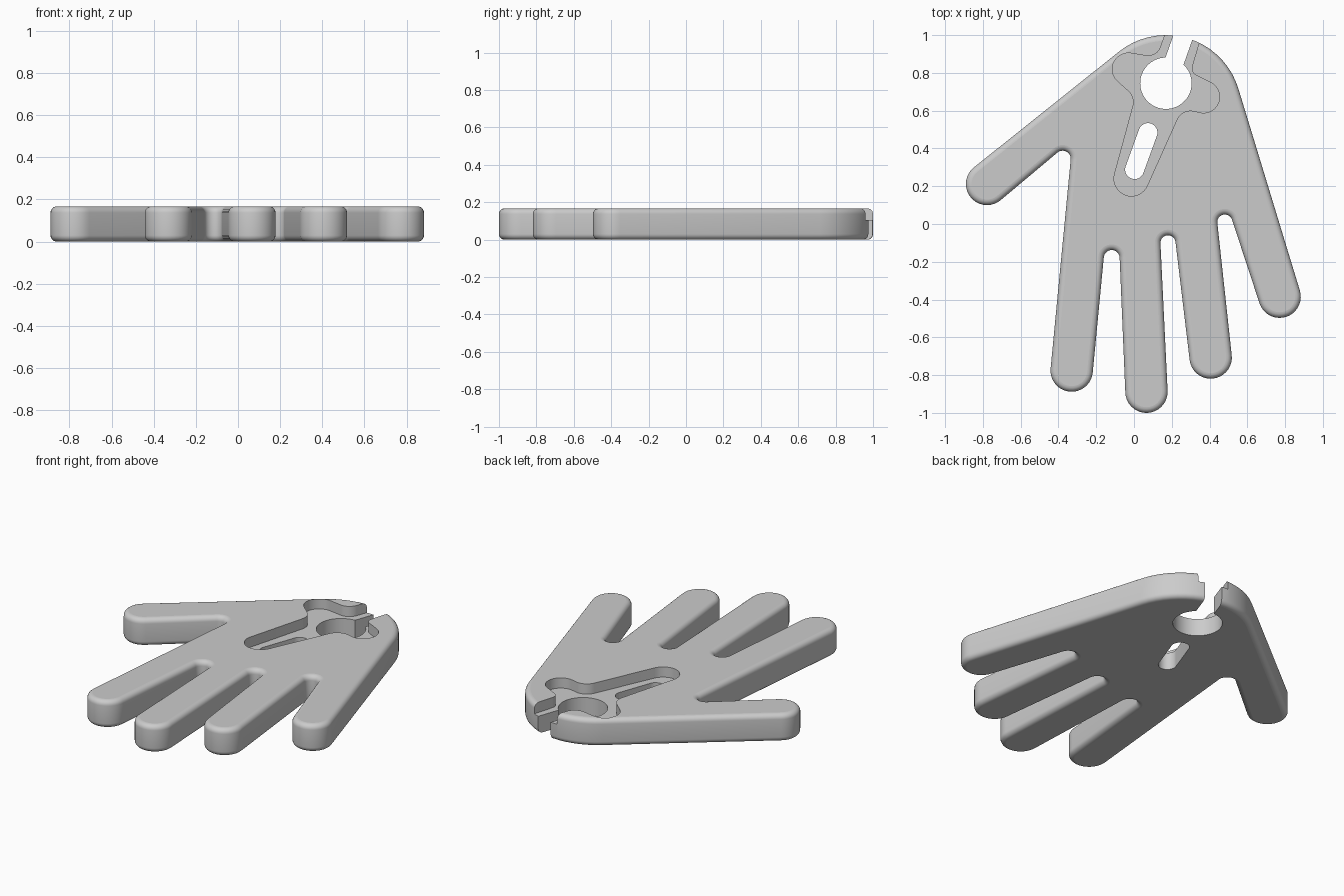
import bpy, bmesh, math
from mathutils import Vector

if "Cube" in bpy.data.objects:
    bpy.data.objects.remove(bpy.data.objects["Cube"])

HEIGHT = 0.167
ROUND = 0.03
FLOOR = 0.105
TIP = 0.112

grey = bpy.data.materials.new("plain_grey")
grey.use_nodes = True
grey.diffuse_color = (0.6, 0.6, 0.6, 1)
grey.node_tree.nodes["Principled BSDF"].inputs["Base Color"].default_value = (0.6, 0.6, 0.6, 1)


def belt(circles, inset=0.0, steps=18):
    """Outline of a belt round circles (x, y, r); a negative r curves inward."""
    n = len(circles)
    centres = [Vector(c[:2]) for c in circles]
    radii = [c[2] - inset for c in circles]
    normals = []
    for i in range(n):
        j = (i + 1) % n
        d = centres[j] - centres[i]
        k = max(-1.0, min(1.0, (radii[j] - radii[i]) / d.length))
        normals.append(math.atan2(d.y, d.x) + math.acos(k))
    points = []
    for i, (c, r) in enumerate(zip(centres, radii)):
        if abs(r) < 1e-6:
            points.append(c)
            continue
        start = normals[i - 1]
        sweep = (normals[i] - start) % math.tau
        if r < 0:
            sweep -= math.tau
        for s in range(steps + 1):
            a = start + sweep * s / steps
            points.append(c - r * Vector((math.cos(a), math.sin(a))))
    return points


def loft(name, rings):
    """Closed solid through (outline, height) rings, bottom to top."""
    bm = bmesh.new()
    loops = [[bm.verts.new((p.x, p.y, z)) for p in pts] for pts, z in rings]
    for low, high in zip(loops, loops[1:]):
        for i in range(len(low)):
            j = (i + 1) % len(low)
            bm.faces.new((low[i], low[j], high[j], high[i]))
    bm.faces.new(loops[0][::-1])
    bm.faces.new(loops[-1])
    mesh = bpy.data.meshes.new(name)
    bm.to_mesh(mesh)
    bm.free()
    obj = bpy.data.objects.new(name, mesh)
    bpy.context.collection.objects.link(obj)
    mesh.materials.append(grey)
    return obj


# Hand outline: wrist arc, then digits alternating with the notches between them
hand_circles = [
    (0.17, 0.60, 0.40),
    (-0.778, 0.212, TIP), (-0.378, 0.345, -0.043),
    (-0.33, -0.776, TIP), (-0.118, -0.18, -0.042),
    (0.066, -0.888, TIP), (0.18, -0.10, -0.04),
    (0.406, -0.707, TIP), (0.481, 0.01, -0.04),
    (0.771, -0.385, TIP),
]
SEGMENTS = 6
angles = [math.pi / 2 * i / SEGMENTS for i in range(SEGMENTS + 1)]
edge = [(ROUND * (1 - math.sin(a)), ROUND * (1 - math.cos(a))) for a in angles]
profile = edge + [(inset, HEIGHT - z) for inset, z in reversed(edge)]
hand = loft("hand_plate", [(belt(hand_circles, inset), z) for inset, z in profile])

# Shallow recess in the top, running out through the wrist
pocket_outline = belt([
    (-0.014, 0.24, 0.092), (0.30, 0.52, -0.08), (0.368, 0.673, 0.085),
    (0.346, 0.824, -0.04), (0.40, 1.15, 0), (0.218, 1.15, 0),
    (0.075, 0.96, -0.07), (-0.03, 0.82, 0.085), (-0.082, 0.645, -0.08),
])

# Through cuts: round hole, long slot and wrist gap
hole_outline = [Vector((0.169 + 0.136 * math.cos(a), 0.745 + 0.136 * math.sin(a)))
                for a in (math.tau * i / 64 for i in range(64))]
slot_outline = belt([(0.003, 0.288, 0.05), (0.074, 0.484, 0.05)])
gap_outline = [Vector(p) for p in
               ((0.153, 0.842), (0.261, 0.84), (0.37, 1.15), (0.262, 1.15))]

cuts = [("pocket_cutter", pocket_outline, FLOOR), ("hole_cutter", hole_outline, -0.1),
        ("slot_cutter", slot_outline, -0.1), ("gap_cutter", gap_outline, -0.1)]

bpy.ops.object.select_all(action='DESELECT')
bpy.context.view_layer.objects.active = hand
hand.select_set(True)
for name, outline, bottom in cuts:
    cutter = loft(name, [(outline, bottom), (outline, 0.3)])
    cutter.hide_render = True
    mod = hand.modifiers.new(name, 'BOOLEAN')
    mod.operation = 'DIFFERENCE'
    mod.solver = 'EXACT'
    mod.object = cutter
    bpy.ops.object.modifier_apply(modifier=mod.name)
    bpy.data.objects.remove(cutter)

# Smooth rounded rim and curved walls, flat top, floor and underside
bpy.ops.object.shade_smooth_by_angle(angle=math.radians(30))
for face in hand.data.polygons:
    face.material_index = 0
    if abs(face.normal.z) > 0.999:
        face.use_smooth = False
